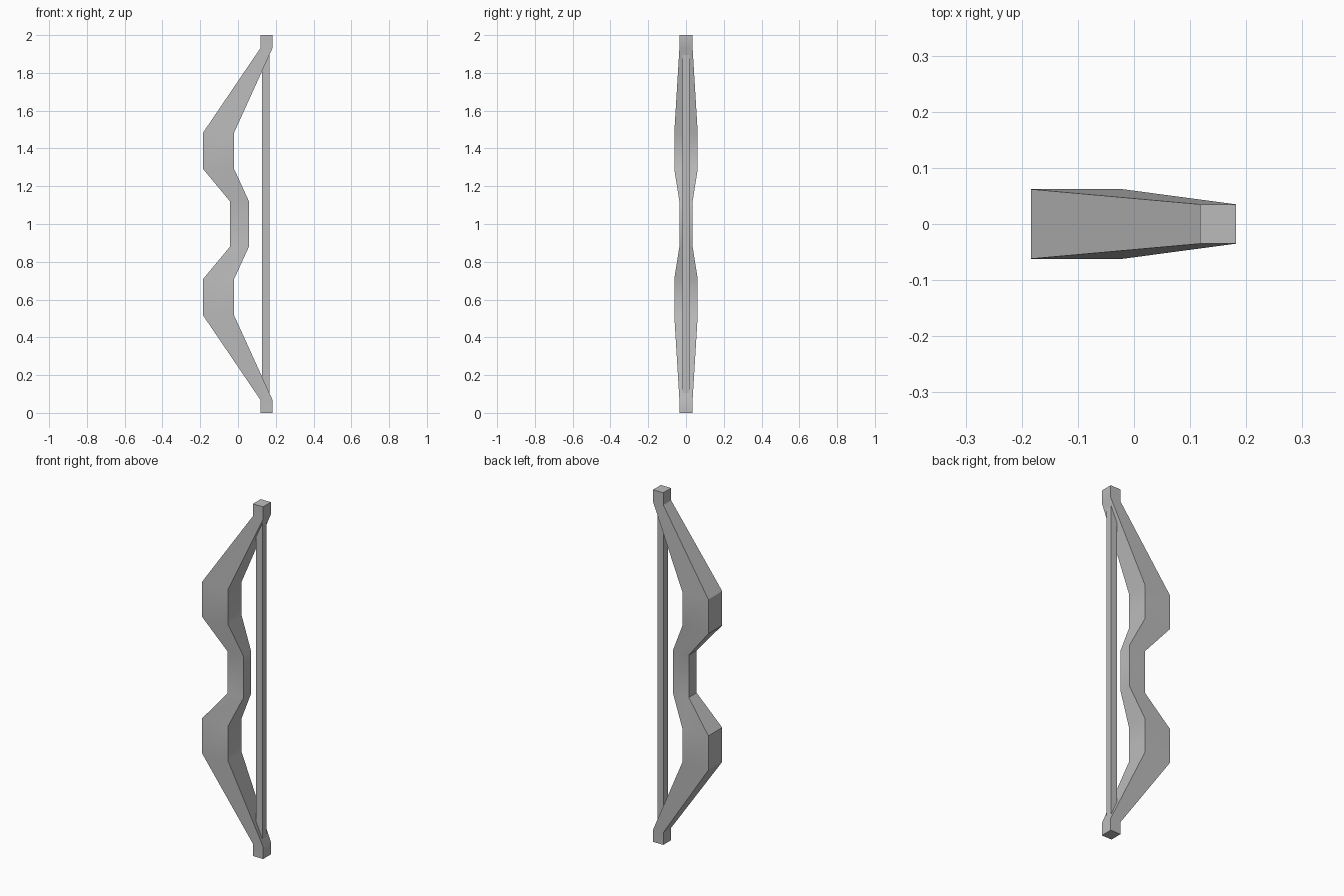
import bpy
import math

cube = bpy.data.objects.get("Cube")
if cube:
    bpy.data.objects.remove(cube, do_unlink=True)

grey = bpy.data.materials.new("plain grey")
grey.use_nodes = True
colour = (0.5, 0.5, 0.5, 1)
grey.diffuse_color = colour
grey.node_tree.nodes["Principled BSDF"].inputs["Base Color"].default_value = colour


def loft(name, sections):
    """Rectangular sections (z, x_min, x_max, half_depth) joined into a closed bar."""
    verts, faces = [], []
    for z, a, b, d in sections:
        verts += [(a, -d, z), (b, -d, z), (b, d, z), (a, d, z)]
    for s in range(len(sections) - 1):
        for i in range(4):
            j = (i + 1) % 4
            faces.append((4 * s + i, 4 * s + j, 4 * s + 4 + j, 4 * s + 4 + i))
    last = len(verts) - 4
    faces += [(3, 2, 1, 0), tuple(range(last, last + 4))]
    mesh = bpy.data.meshes.new(name)
    mesh.from_pydata(verts, [], faces)
    mesh.materials.append(grey)
    obj = bpy.data.objects.new(name, mesh)
    bpy.context.collection.objects.link(obj)
    bpy.ops.object.select_all(action='DESELECT')
    obj.select_set(True)
    bpy.context.view_layer.objects.active = obj
    bpy.ops.object.shade_smooth_by_angle(angle=math.radians(30))
    return obj


# Bow body: lower half from tip to grip, mirrored to the upper half
lower = [
    (0.0, 0.118, 0.182, 0.035),
    (0.07, 0.118, 0.182, 0.035),
    (0.515, -0.184, -0.02, 0.062),
    (0.71, -0.184, -0.02, 0.062),
    (0.88, -0.042, 0.058, 0.035),
]
upper = [(2 - z, a, b, d) for z, a, b, d in reversed(lower)]
loft("bow_body", lower + upper)

# Straight square string between the tips
loft("bow_string", [(z, 0.127, 0.166, 0.019) for z in (0.1, 1.9)])
